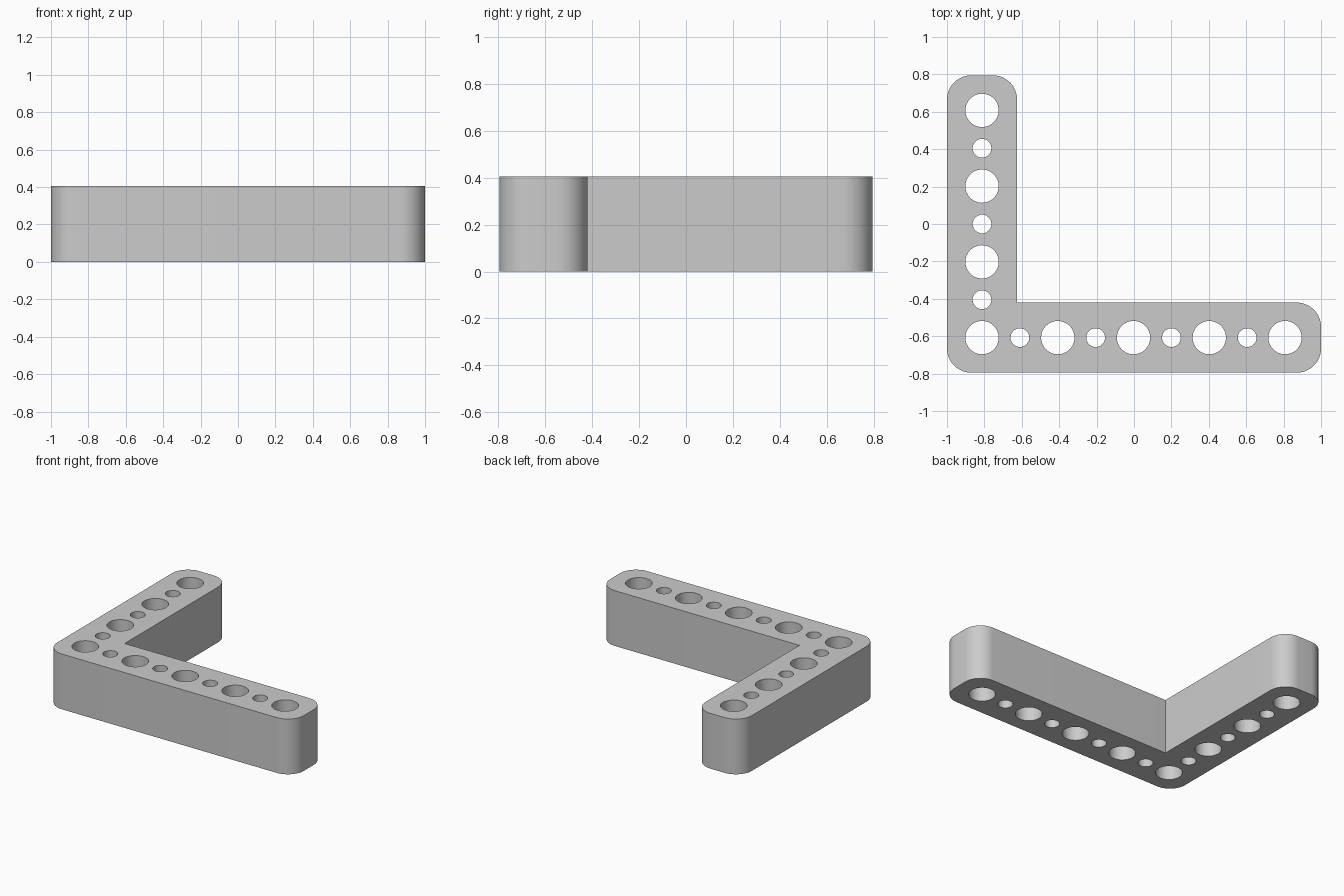
import bpy, bmesh, math

cube = bpy.data.objects.get("Cube")
if cube:
    bpy.data.objects.remove(cube, do_unlink=True)

HX, HY, HEIGHT = 1.0, 0.795, 0.405     # half extents and thickness
ARM = 0.375                            # arm width
CORNER = 0.13                          # rounded corner radius
PITCH = 0.2025                         # hole spacing
BIG, SMALL = 0.089, 0.05               # hole radii


def make_object(name, bm):
    bmesh.ops.recalc_face_normals(bm, faces=bm.faces)
    mesh = bpy.data.meshes.new(name)
    bm.to_mesh(mesh)
    bm.free()
    obj = bpy.data.objects.new(name, mesh)
    bpy.context.collection.objects.link(obj)
    return obj


def rounded_corner(x, y, start):
    """Quarter arc inside the corner at (x, y), beginning at angle start."""
    mid = math.radians(start + 45)
    cx = x - math.copysign(CORNER, math.cos(mid))
    cy = y - math.copysign(CORNER, math.sin(mid))
    angles = [math.radians(start + 90 * i / 12) for i in range(13)]
    return [(cx + CORNER * math.cos(a), cy + CORNER * math.sin(a)) for a in angles]


# L-shaped outline, counter-clockwise, with a sharp inner corner
outline = rounded_corner(-HX, -HY, 180) + rounded_corner(HX, -HY, 270)
outline += rounded_corner(HX, -HY + ARM, 0) + [(-HX + ARM, -HY + ARM)]
outline += rounded_corner(-HX + ARM, HY, 0) + rounded_corner(-HX, HY, 90)

# Extruded beam body
bm = bmesh.new()
base = bm.faces.new([bm.verts.new((x, y, 0)) for x, y in outline])
top = bmesh.ops.extrude_face_region(bm, geom=[base], use_keep_orig=True)["geom"]
bmesh.ops.translate(bm, vec=(0, 0, HEIGHT),
                    verts=[v for v in top if isinstance(v, bmesh.types.BMVert)])
beam = make_object("angled_beam", bm)

# Alternating big and small through holes along both arms
x0, y0 = -HX + ARM / 2, -HY + ARM / 2
holes = [(x0 + i * PITCH, y0, i) for i in range(9)]
holes += [(x0, y0 + i * PITCH, i) for i in range(1, 7)]
bm = bmesh.new()
for x, y, i in holes:
    radius = SMALL if i % 2 else BIG
    ring = bmesh.ops.create_cone(bm, cap_ends=True, segments=48, radius1=radius,
                                 radius2=radius, depth=HEIGHT * 2)["verts"]
    bmesh.ops.translate(bm, verts=ring, vec=(x, y, HEIGHT / 2))
cutter = make_object("hole_cutter", bm)
cutter.hide_render = True

cut = beam.modifiers.new("holes", "BOOLEAN")
cut.operation = "DIFFERENCE"
cut.solver = "EXACT"
cut.object = cutter
bpy.ops.object.select_all(action="DESELECT")
bpy.context.view_layer.objects.active = beam
beam.select_set(True)
bpy.ops.object.modifier_apply(modifier=cut.name)
bpy.data.objects.remove(cutter, do_unlink=True)

# Plain grey material
grey = bpy.data.materials.new("light_grey")
grey.use_nodes = True
color = (0.6, 0.6, 0.6, 1)
grey.diffuse_color = color
grey.node_tree.nodes["Principled BSDF"].inputs["Base Color"].default_value = color
beam.data.materials.clear()
beam.data.materials.append(grey)

bpy.ops.object.shade_smooth_by_angle(angle=math.radians(30))
